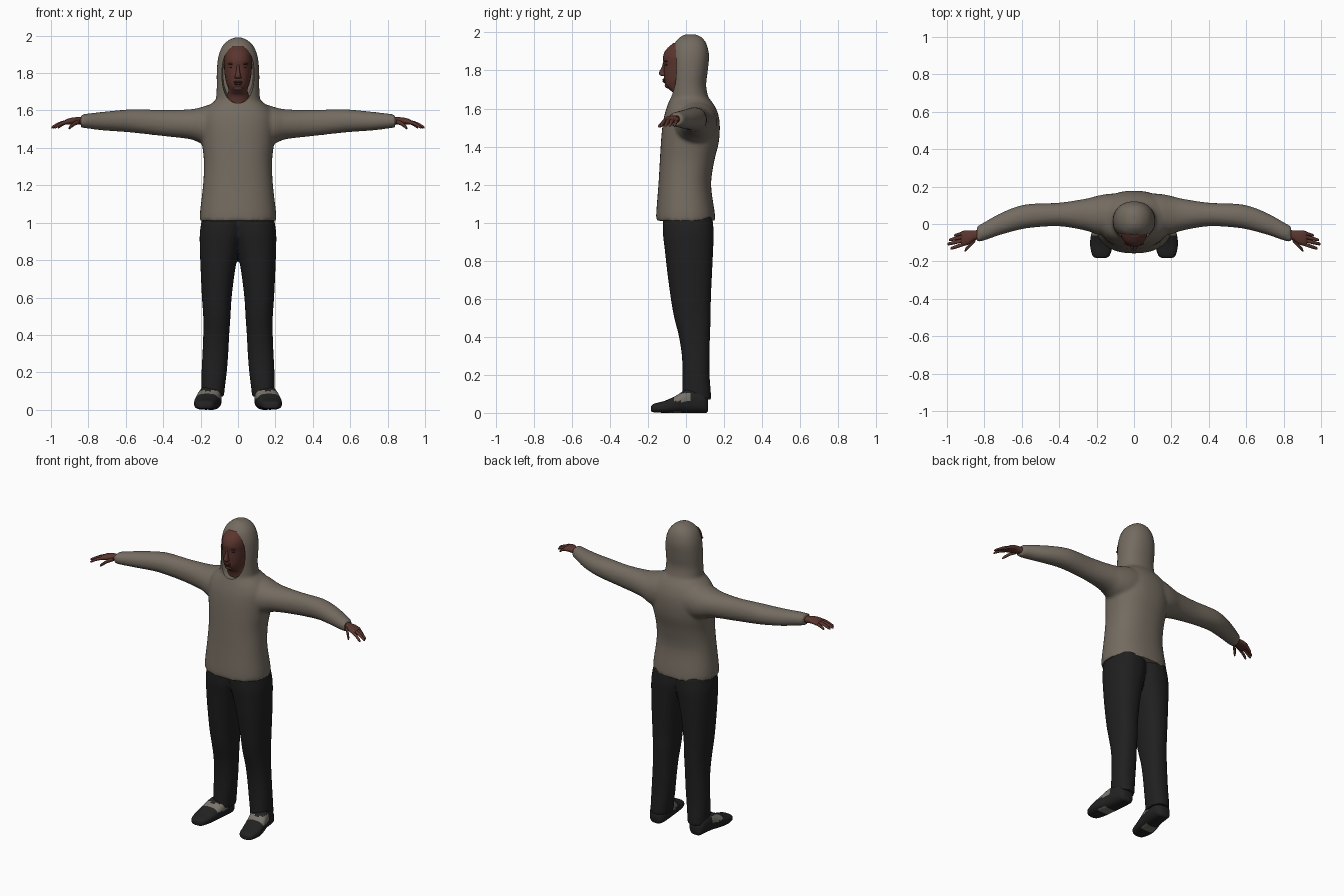
import bpy, bmesh, math

if "Cube" in bpy.data.objects:
    bpy.data.objects.remove(bpy.data.objects["Cube"])


def material(name, rgb):
    m = bpy.data.materials.new(name)
    m.use_nodes = True
    m.diffuse_color = (*rgb, 1)
    m.node_tree.nodes["Principled BSDF"].inputs["Base Color"].default_value = (*rgb, 1)
    return m


CLOTH = material("taupe cloth", (0.175, 0.148, 0.118))
TROUSER = material("black cloth", (0.014, 0.014, 0.014))
SKIN = material("brown skin", (0.105, 0.036, 0.027))
LIPS = material("dark lips", (0.075, 0.022, 0.019))
EYE = material("dark eyes", (0.03, 0.015, 0.012))
SHOE = material("black leather", (0.016, 0.016, 0.016))
PATCH = material("grey patch", (0.19, 0.175, 0.15))


def smooth_rings(rings, steps):
    """Catmull-Rom blend between cross-sections."""
    out = []
    for i in range(len(rings) - 1):
        a, b = rings[max(i - 1, 0)], rings[i]
        c, d = rings[i + 1], rings[min(i + 2, len(rings) - 1)]
        for s in range(steps):
            t = s / steps
            out.append([0.5 * (2 * q + (r - p) * t + (2 * p - 5 * q + 4 * r - w) * t * t
                               + (3 * q - p - 3 * r + w) * t ** 3)
                        for p, q, r, w in zip(a, b, c, d)])
    return out + [list(rings[-1])]


def loft(bm, axis, rings, power=2.0, seg=28, side=1, steps=4):
    """Skin sections (t, a0, a1, b0, b1) along an axis with rounded outlines."""
    loops = []
    for t, a0, a1, b0, b1 in smooth_rings(rings, steps):
        loop = []
        for k in range(seg):
            ang = math.tau * k / seg
            c, s = math.cos(ang), math.sin(ang)
            a = (a0 + a1) / 2 + (a1 - a0) / 2 * math.copysign(abs(c) ** (2 / power), c)
            b = (b0 + b1) / 2 + (b1 - b0) / 2 * math.copysign(abs(s) ** (2 / power), s)
            x, y, z = {"x": (t, a, b), "y": (a, t, b), "z": (a, b, t)}[axis]
            loop.append(bm.verts.new((x * side, y, z)))
        loops.append(loop)
    for l0, l1 in zip(loops, loops[1:]):
        for k in range(seg):
            j = (k + 1) % seg
            bm.faces.new((l0[k], l0[j], l1[j], l1[k]))
    bm.faces.new(loops[0])
    bm.faces.new(loops[-1])


def finish(name, bm, *mats):
    bmesh.ops.recalc_face_normals(bm, faces=bm.faces)
    me = bpy.data.meshes.new(name)
    bm.to_mesh(me)
    bm.free()
    ob = bpy.data.objects.new(name, me)
    bpy.context.collection.objects.link(ob)
    for m in mats:
        me.materials.append(m)
    return ob


def soften(ob, angle=40):
    bpy.ops.object.select_all(action="DESELECT")
    ob.select_set(True)
    bpy.context.view_layer.objects.active = ob
    bpy.ops.object.shade_smooth_by_angle(angle=math.radians(angle))


def fuse(ob, voxel, repeat, cutter=None):
    """Merge overlapping volumes into one garment, optionally carved."""
    r = ob.modifiers.new("merge", "REMESH")
    r.mode, r.voxel_size = "VOXEL", voxel
    s = ob.modifiers.new("relax", "SMOOTH")
    s.factor, s.iterations = 0.5, repeat
    if cutter:
        b = ob.modifiers.new("carve", "BOOLEAN")
        b.operation, b.solver, b.object = "DIFFERENCE", "EXACT", cutter
    bpy.context.view_layer.objects.active = ob
    for m in [m.name for m in ob.modifiers]:
        bpy.ops.object.modifier_apply(modifier=m)
    if cutter:
        bpy.data.objects.remove(cutter)


def ball(name, mat, centre, size, mirror=False):
    bm = bmesh.new()
    for side in ((1, -1) if mirror else (1,)):
        v = bmesh.ops.create_uvsphere(bm, u_segments=16, v_segments=10, radius=1)["verts"]
        bmesh.ops.scale(bm, vec=size, verts=v)
        bmesh.ops.translate(bm, vec=(centre[0] * side, centre[1], centre[2]), verts=v)
    soften(finish(name, bm, mat), 80)


# Hooded top: body, hood and sleeves merged, face opening carved out
bm = bmesh.new()
body = [(1.01, .205, -.157, .155), (1.06, .203, -.156, .15), (1.2, .187, -.145, .132),
        (1.32, .182, -.138, .148), (1.42, .192, -.132, .172), (1.5, .198, -.125, .178),
        (1.56, .196, -.115, .172), (1.61, .172, -.1, .153), (1.65, .125, -.085, .125)]
loft(bm, "z", [(z, -w, w, f, b) for z, w, f, b in body], 2.3, 40)
hood = [(1.57, .13, -.09, .14), (1.65, .119, -.086, .12), (1.72, .114, -.081, .106),
        (1.8, .114, -.08, .115), (1.88, .107, -.077, .121), (1.94, .086, -.062, .108),
        (1.975, .052, -.032, .082), (1.99, .02, -.005, .05)]
loft(bm, "z", [(z, -w, w, f, b) for z, w, f, b in hood], 2.2, 40)
sleeve = [(.08, -.06, .165, 1.41, 1.645), (.15, -.06, .16, 1.41, 1.632),
          (.2, -.055, .15, 1.425, 1.617), (.26, -.035, .135, 1.447, 1.606),
          (.4, -.012, .114, 1.463, 1.603), (.55, -.02, .108, 1.48, 1.607),
          (.63, -.035, .092, 1.487, 1.602), (.72, -.06, .055, 1.493, 1.593),
          (.8, -.088, .01, 1.503, 1.584), (.84, -.098, -.012, 1.508, 1.578)]
for side in (1, -1):
    loft(bm, "x", sleeve, 2.1, 28, side)
top = finish("hooded_top", bm, CLOTH)
bm = bmesh.new()
loft(bm, "y", [(-.4, -.086, .086, 1.64, 1.946), (-.05, -.086, .086, 1.64, 1.946),
               (.03, -.08, .08, 1.66, 1.93)], 2.3, 48)
opening = finish("face_opening_cutter", bm)
opening.hide_render = True
fuse(top, .01, 5, opening)
soften(top)

# Trousers: two overlapping legs merged at the hips
bm = bmesh.new()
leg = [(1.035, -.03, .19, -.12, .138), (.95, -.03, .204, -.122, .146),
       (.86, -.008, .204, -.112, .143), (.75, .015, .2, -.1, .138),
       (.6, .034, .193, -.08, .131), (.5, .04, .186, -.062, .13),
       (.4, .047, .186, -.037, .126), (.3, .052, .19, -.022, .124),
       (.2, .06, .195, -.018, .124), (.12, .07, .196, -.02, .13), (.07, .075, .195, -.022, .132)]
for side in (1, -1):
    loft(bm, "z", leg, 2.3, 32, side)
trousers = finish("trousers", bm, TROUSER)
fuse(trousers, .01, 4)
soften(trousers)

# Shoes with pale side and sole patches
bm = bmesh.new()
shoe = [(-.183, .155, .2, .008, .035), (-.168, .13, .222, .003, .048),
        (-.11, .112, .235, 0, .064), (-.05, .1, .228, 0, .092), (.01, .09, .212, 0, .125),
        (.08, .088, .2, 0, .115), (.105, .1, .19, 0, .09), (.116, .115, .178, .008, .07)]
for side in (1, -1):
    loft(bm, "y", shoe, 2.7, 40, side, 5)
bmesh.ops.recalc_face_normals(bm, faces=bm.faces)
for f in bm.faces:
    c, n = f.calc_center_median(), f.normal
    upper = -.06 < c.y < .03 and .06 < c.z < .102 and n.z < .93
    sole = n.z < -.9 and -.09 < c.y < -.03
    f.material_index = 1 if upper or sole else 0
soften(finish("shoes", bm, SHOE, PATCH), 50)

# Head and neck
bm = bmesh.new()
head = [(1.58, .062, -.05, .05), (1.67, .06, -.062, .05), (1.698, .052, -.085, .05),
        (1.718, .052, -.106, .06), (1.745, .062, -.114, .07), (1.79, .071, -.116, .08),
        (1.83, .074, -.117, .085), (1.87, .075, -.121, .085), (1.91, .068, -.105, .08),
        (1.945, .045, -.065, .05)]
loft(bm, "z", [(z, -w, w, f, b) for z, w, f, b in head], 2.1, 32)
soften(finish("head", bm, SKIN), 60)

# Facial features
bm = bmesh.new()
loft(bm, "z", [(1.77, -.01, .01, -.122, -.1), (1.776, -.019, .019, -.139, -.1),
               (1.79, -.014, .014, -.142, -.1), (1.82, -.009, .009, -.127, -.1),
               (1.845, -.008, .008, -.12, -.1)], 2, 16)
soften(finish("nose", bm, SKIN), 60)
ball("upper_lip", LIPS, (0, -.113, 1.752), (.026, .012, .006))
ball("lower_lip", LIPS, (0, -.112, 1.742), (.023, .012, .007))
ball("chin", SKIN, (0, -.096, 1.72), (.026, .016, .014))
ball("eyes", EYE, (.032, -.1, 1.83), (.014, .008, .005), True)
ball("eyebrows", LIPS, (.033, -.104, 1.849), (.02, .01, .005), True)

# Hands: palm, four fingers and a thumb on each side
bm = bmesh.new()
palm = [(.8, -.078, -.025, 1.522, 1.566), (.85, -.086, -.034, 1.524, 1.564),
        (.88, -.107, -.034, 1.526, 1.563), (.91, -.117, -.036, 1.524, 1.556),
        (.925, -.114, -.042, 1.524, 1.548)]
# Each digit: base x, y, z, then tip x, y, z, then radius
digits = [(.905, -.046, 1.538, .962, -.062, 1.507, .009),
          (.905, -.066, 1.542, .99, -.086, 1.508, .01),
          (.905, -.086, 1.542, .998, -.108, 1.508, .01),
          (.905, -.106, 1.54, .982, -.132, 1.506, .01),
          (.848, -.082, 1.54, .905, -.142, 1.504, .012)]
for side in (1, -1):
    loft(bm, "x", palm, 2.2, 20, side)
    for x0, y0, z0, x1, y1, z1, r in digits:
        rings = []
        for t, scale, lift in ((0, 1, 0), (.45, 1, .006), (.9, .8, .002), (1, .3, 0)):
            x, y, z = x0 + (x1 - x0) * t, y0 + (y1 - y0) * t, z0 + (z1 - z0) * t + lift
            q = r * scale
            rings.append((x, y - q, y + q, z - q, z + q))
        loft(bm, "x", rings, 2, 10, side, 3)
soften(finish("hands", bm, SKIN), 60)
